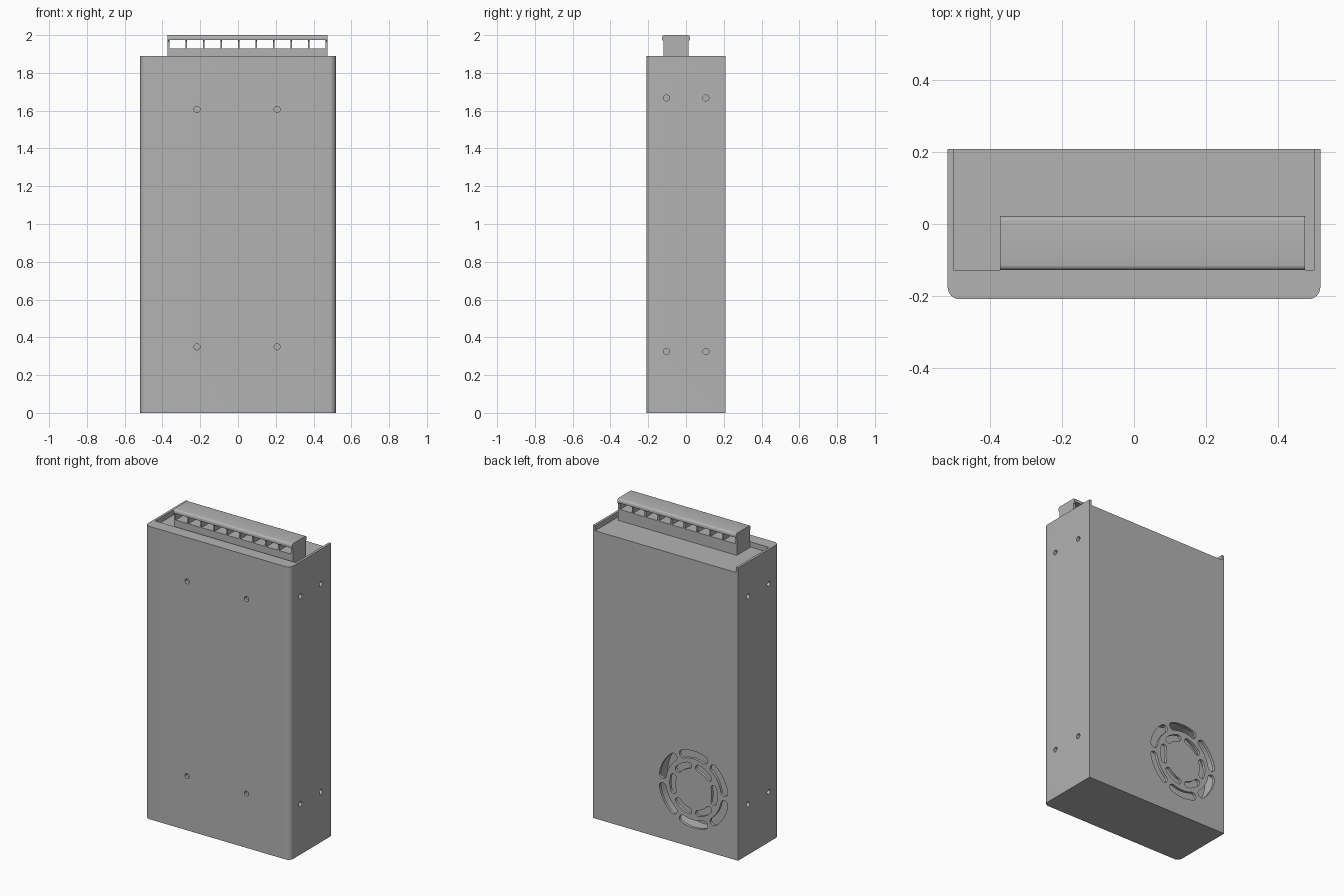
import bpy, bmesh, math
from mathutils import Matrix, Vector

cube = bpy.data.objects.get("Cube")
if cube:
    bpy.data.objects.remove(cube, do_unlink=True)

grey = bpy.data.materials.new("grey_metal")
grey.use_nodes = True
GREY = (0.45, 0.45, 0.45, 1)
grey.diffuse_color = GREY
grey.node_tree.nodes["Principled BSDF"].inputs["Base Color"].default_value = GREY

# axis frames: (u, v, extrusion) as world directions
X, Y, Z = Vector((1, 0, 0)), Vector((0, 1, 0)), Vector((0, 0, 1))


def prism(name, outline, start, end, u, v, w):
    """Extrude a closed 2D outline in the u-v plane along w."""
    bm = bmesh.new()
    base = bm.faces.new([bm.verts.new(u * a + v * b + w * start) for a, b in outline])
    new = bmesh.ops.extrude_face_region(bm, geom=[base])["geom"]
    verts = [g for g in new if isinstance(g, bmesh.types.BMVert)]
    bmesh.ops.translate(bm, verts=verts, vec=w * (end - start))
    bmesh.ops.recalc_face_normals(bm, faces=bm.faces)
    mesh = bpy.data.meshes.new(name)
    bm.to_mesh(mesh)
    bm.free()
    mesh.materials.append(grey)
    ob = bpy.data.objects.new(name, mesh)
    bpy.context.collection.objects.link(ob)
    return ob


def arc(cx, cy, r, a0, a1, n):
    return [(cx + r * math.cos(math.radians(a0 + (a1 - a0) * i / n)),
             cy + r * math.sin(math.radians(a0 + (a1 - a0) * i / n))) for i in range(n + 1)]


def rect(x0, x1, y0, y1):
    return [(x0, y0), (x1, y0), (x1, y1), (x0, y1)]


def select_only(ob):
    bpy.ops.object.select_all(action="DESELECT")
    ob.select_set(True)
    bpy.context.view_layer.objects.active = ob


def cut(target, cutters):
    """Subtract every cutter, then discard it."""
    select_only(target)
    for c in cutters:
        mod = target.modifiers.new("cut", "BOOLEAN")
        mod.operation, mod.solver, mod.object = "DIFFERENCE", "EXACT", c
        bpy.ops.object.modifier_apply(modifier=mod.name)
        bpy.data.objects.remove(c, do_unlink=True)


def smooth(ob):
    select_only(ob)
    bpy.ops.object.shade_smooth_by_angle(angle=math.radians(30))


# Housing with two rounded front edges
W, D, TOP, FLOOR, R = 0.518, 0.209, 1.89, 1.857, 0.033
outline = ([(W, D), (-W, D)] + arc(-W + R, -D + R, R, 180, 270, 8)
           + arc(W - R, -D + R, R, 270, 360, 8))
housing = prism("housing", outline, 0, TOP, X, Y, Z)

# Recess in the top, open at the back
cutters = [prism("recess", rect(-0.502, 0.502, -0.128, 0.3), FLOOR, 2.1, X, Y, Z)]

# Screw holes in the front and both sides
HOLE, DEPTH = 0.016, 0.02
for x in (-0.217, 0.207):
    for z in (0.35, 1.607):
        cutters.append(prism("hole", arc(x, z, HOLE, 0, 345, 23), -D - 0.02, -D + DEPTH, X, Z, Y))
for side in (-1, 1):
    for y in (-0.104, 0.105):
        for z in (0.325, 1.667):
            cutters.append(prism("hole", arc(y, z, HOLE, 0, 345, 23),
                                 side * (W - DEPTH), side * (W + 0.02), Y, Z, X))

# Fan chamber behind the grille
FX, FZ = -0.2, 0.375
cutters.append(prism("fan_chamber", arc(FX, FZ, 0.262, 0, 354, 59), 0.1, D - 0.018, X, Z, Y))


def slot(radius, half_width, middle, half_angle):
    """Curved slot with round ends, pushed through the back wall."""
    a0, a1 = middle - half_angle, middle + half_angle
    ends = [(FX + radius * math.cos(math.radians(a)),
             FZ + radius * math.sin(math.radians(a))) for a in (a0, a1)]
    pts = (arc(FX, FZ, radius + half_width, a0, a1, 12)
           + arc(*ends[1], half_width, a1, a1 + 180, 8)[1:]
           + arc(FX, FZ, radius - half_width, a1, a0, 12)[1:]
           + arc(*ends[0], half_width, a0 + 180, a0 + 360, 8)[1:-1])
    return prism("slot", pts, D - 0.03, D + 0.03, X, Z, Y)


for k in range(6):
    cutters.append(slot(0.223, 0.025, 90 + 60 * k, 20))
    cutters.append(slot(0.15, 0.02, 60 + 60 * k, 17))
cut(housing, cutters)
smooth(housing)

# Terminal block with a rounded, overhanging cap
N0, N1, C0, C1 = -0.119, 0.013, -0.128, 0.022
profile = ([(N0, FLOOR), (N1, FLOOR), (N1, 1.967), (C1, 1.975)]
           + arc(C1 - 0.014, 1.986, 0.014, 0, 90, 5)
           + arc(C0 + 0.014, 1.986, 0.014, 90, 180, 5)
           + [(C0, 1.975), (N0, 1.967)])
block = prism("terminal_block", profile, -0.372, 0.475, Y, Z, X)
windows = []
for i in range(9):
    x = -0.362 + 0.0925 * i
    windows.append(prism("window", rect(x, x + 0.084, 1.93, 1.974), -0.3, 0.3, X, Z, Y))
cut(block, windows)
smooth(block)
